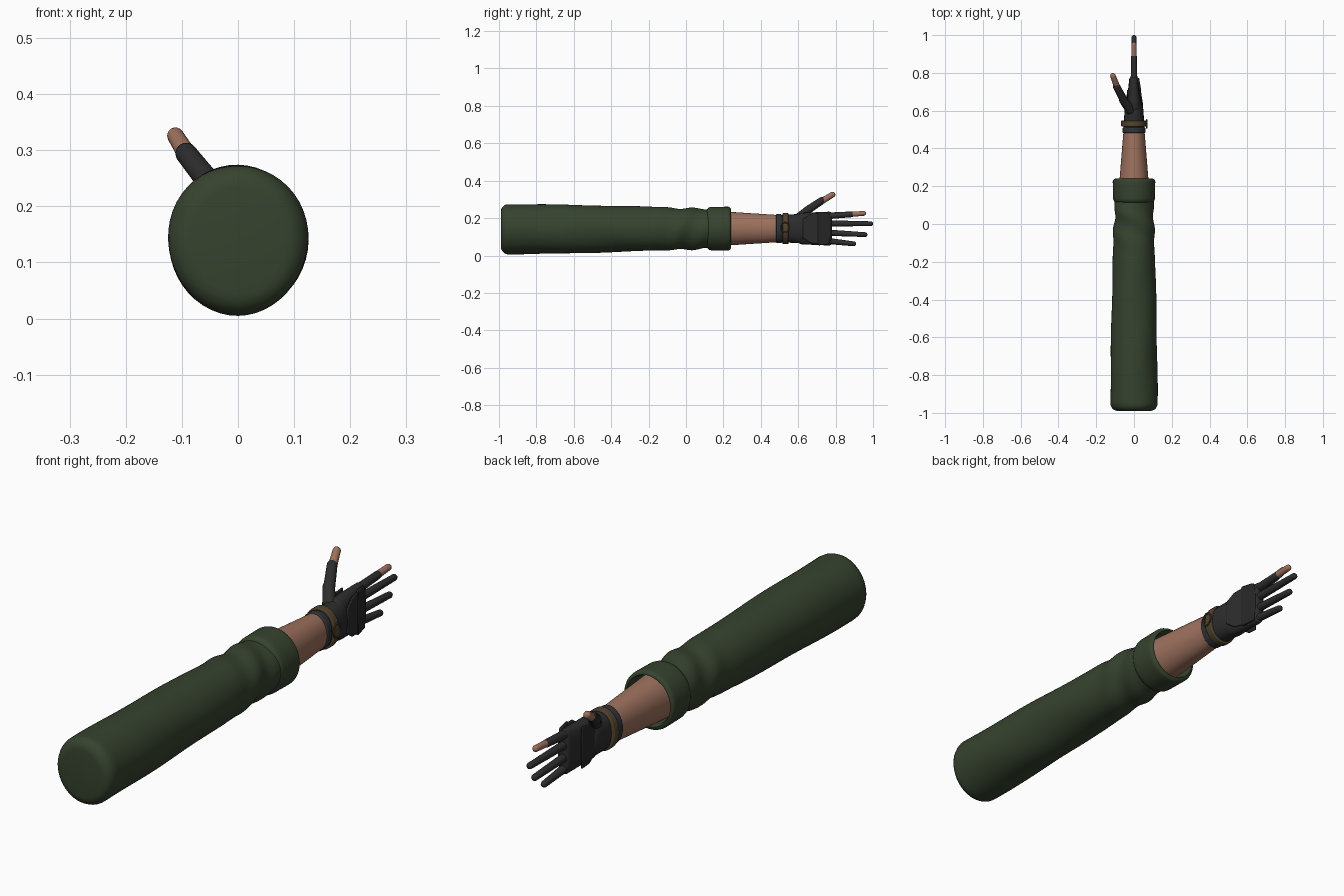
import bpy, bmesh, math
from mathutils import Vector

if "Cube" in bpy.data.objects:
    bpy.data.objects.remove(bpy.data.objects["Cube"], do_unlink=True)


def material(name, red, green, blue):
    mat = bpy.data.materials.new(name)
    mat.use_nodes = True
    color = (red, green, blue, 1)
    mat.diffuse_color = color
    shader = next(node for node in mat.node_tree.nodes if node.type == 'BSDF_PRINCIPLED')
    shader.inputs["Base Color"].default_value = color
    return mat


GREEN = material("sleeve green", .037, .056, .028)
SKIN = material("skin", .34, .165, .11)
GLOVE = material("glove charcoal", .026, .026, .027)
PAD = material("pad black", .02, .02, .02)
BAND = material("cuff slate", .03, .034, .038)
STRAP = material("strap brown", .085, .056, .027)
MIDDLE = .144  # height of the arm's centre line
parts = []


def finish(name, bm, mat):
    bmesh.ops.recalc_face_normals(bm, faces=bm.faces)
    mesh = bpy.data.meshes.new(name)
    bm.to_mesh(mesh)
    bm.free()
    mesh.materials.append(mat)
    ob = bpy.data.objects.new(name, mesh)
    bpy.context.collection.objects.link(ob)
    parts.append(ob)
    return ob


def quarter_round(radius):
    """Distance from the end and inset of each ring around a rounded edge."""
    angles = [math.pi / 2 * k / 5 for k in range(6)] if radius else [0]
    return [(radius * (1 - math.cos(a)), radius * (1 - math.sin(a))) for a in angles]


def tube(name, start, end, size, end_size, mat, round_start=0, round_end=0,
         wall=0, sides=24, steps=4, ease=1, power=2, ripple=None):
    """Tapered oval tube with rounded ends; a wall thickness hollows out its far end."""
    start, end = Vector(start), Vector(end)
    length = (end - start).length
    along = (end - start) / length
    across = Vector((1, 0, 0))
    across = (across - along * along.x).normalized()
    up = across.cross(along)

    # Rings as distance along the tube and inset from its side
    rows = quarter_round(round_start)
    body = length - round_start - round_end
    rows += [(round_start + body * k / steps, 0) for k in range(1, steps)]
    rows += [(length - s, inset) for s, inset in reversed(quarter_round(round_end))]
    if wall:
        rows += [(length - round_end, wall), (round_start, wall)]

    bm = bmesh.new()
    rings = []
    for s, inset in rows:
        blend = (s / length) ** ease
        wide, high = [max(a + (b - a) * blend - inset, .001) for a, b in zip(size, end_size)]
        ring = []
        for i in range(sides):
            turn = math.tau * i / sides
            cos, sin = math.cos(turn), math.sin(turn)
            cos = math.copysign(abs(cos) ** (2 / power), cos)
            sin = math.copysign(abs(sin) ** (2 / power), sin)
            push = ripple(start.y + s, turn) if ripple and not inset else 0
            ring.append(bm.verts.new(start + along * s + across * cos * (wide + push)
                                     + up * sin * (high + push)))
        rings.append(ring)
    for ring, following in zip(rings, rings[1:]):
        for i in range(sides):
            bm.faces.new((ring[i - 1], ring[i], following[i], following[i - 1]))
    bm.faces.new(rings[0])
    bm.faces.new(rings[-1])
    return finish(name, bm, mat)


def arm_tube(name, y_start, y_end, size, end_size, mat, *rounds, **options):
    """Tube that lies on the arm's centre line."""
    return tube(name, (0, y_start, MIDDLE), (0, y_end, MIDDLE), size, end_size, mat,
                *rounds, **options)


def finger_tube(name, start, end, radius, end_radius, mat):
    """Round tube with domed ends."""
    return tube(name, start, end, (radius, radius), (end_radius, end_radius), mat,
                radius, end_radius, sides=16)


def panel(name, half_outline, side_x, thickness, mat):
    """Bevelled pad on one side of the hand, mirrored above and below the centre line."""
    outline = [(y, MIDDLE + h) for y, h in half_outline]
    outline += [(y, MIDDLE - h) for y, h in reversed(half_outline)]
    bm = bmesh.new()
    inner = [bm.verts.new((side_x(y), y, z)) for y, z in outline]
    outer = [bm.verts.new((side_x(y) + thickness, y, z)) for y, z in outline]
    bm.faces.new(inner)
    bm.faces.new(outer)
    for i in range(len(inner)):
        bm.faces.new((inner[i - 1], inner[i], outer[i], outer[i - 1]))
    bevel = finish(name, bm, mat).modifiers.new("soft edge", 'BEVEL')
    bevel.width, bevel.segments = .005, 2


def folds(y, turn):
    """Slanting creases that gather near the cuff."""
    gather = math.exp(-((y - .02) / .11) ** 2)
    return .006 * gather * math.sin(2 * turn - 42 * y) + .0015 * math.sin(3 * turn + 13 * y)


# Sleeve with a rounded closed end and a rolled, hollow cuff
tube("sleeve", (0, -.99, .14), (0, .14, MIDDLE), (.125, .134), (.101, .104), GREEN,
     .04, sides=48, steps=60, ease=1.7, ripple=folds)
arm_tube("sleeve_cuff", .11, .24, (.11, .116), (.113, .117), GREEN, .025, .015,
         wall=.021, sides=48)

# Forearm
arm_tube("forearm", .12, .5, (.086, .097), (.055, .072), SKIN, sides=32)

# Glove cuff, strap and buckle
arm_tube("glove_cuff", .482, .512, (.061, .078), (.06, .077), BAND, .006, .006, sides=32)
arm_tube("wrist_strap", .516, .548, (.068, .083), (.068, .083), STRAP, .004, .004, sides=32)
bpy.ops.mesh.primitive_torus_add(major_segments=24, minor_segments=8, major_radius=.027,
                                 minor_radius=.004, location=(.067, .53, .15),
                                 rotation=(0, math.pi / 2, 0))
buckle = bpy.context.object
buckle.name = "strap_buckle"
buckle.scale.y = .8
buckle.data.materials.append(STRAP)
parts.append(buckle)

# Gloved hand, held edge up
arm_tube("glove_wrist", .5, .65, (.057, .073), (.046, .08), GLOVE, 0, .03, power=2.3)
arm_tube("glove_palm", .59, .78, (.044, .083), (.024, .091), GLOVE, .03, .015, power=2.6)


def back_side(y):
    return .04 - .16 * (y - .62)


def palm_side(y):
    return .04 * (y - .62) - .034


hand_pad = [(.625, .05), (.665, .078), (.71, .084)]
panel("back_of_hand_pad", hand_pad, back_side, .01, GLOVE)
panel("palm_pad", hand_pad, palm_side, -.007, PAD)
panel("knuckle_guard", [(.705, .09), (.765, .085), (.774, .03)], back_side, .012, PAD)

# Fingers fan out from the knuckles; each has a base height, tip height and reach
for name, base, tip, reach in (("middle", .172, .17, 1), ("ring", .123, .111, .97),
                               ("little", .08, .061, .91)):
    finger_tube(name + "_finger", (0, .74, base), (0, reach, tip), .017, .0125, GLOVE)
finger_tube("index_finger", (0, .74, .211), (0, .9, .221), .018, .015, GLOVE)
finger_tube("index_fingertip", (0, .85, .218), (0, .963, .226), .0145, .0125, SKIN)

# Thumb, from the heel of the hand to the bare tip
finger_tube("thumb_base", (0, .58, .18), (-.068, .67, .258), .028, .021, GLOVE)
finger_tube("thumb_joint", (-.046, .64, .236), (-.1, .742, .304), .022, .019, GLOVE)
finger_tube("thumb_tip", (-.08, .7, .275), (-.116, .796, .333), .018, .0145, SKIN)

# Smooth shading with crisp edges kept
bpy.ops.object.select_all(action='DESELECT')
for ob in parts:
    ob.select_set(True)
bpy.context.view_layer.objects.active = parts[0]
bpy.ops.object.shade_smooth_by_angle(angle=math.radians(40))
